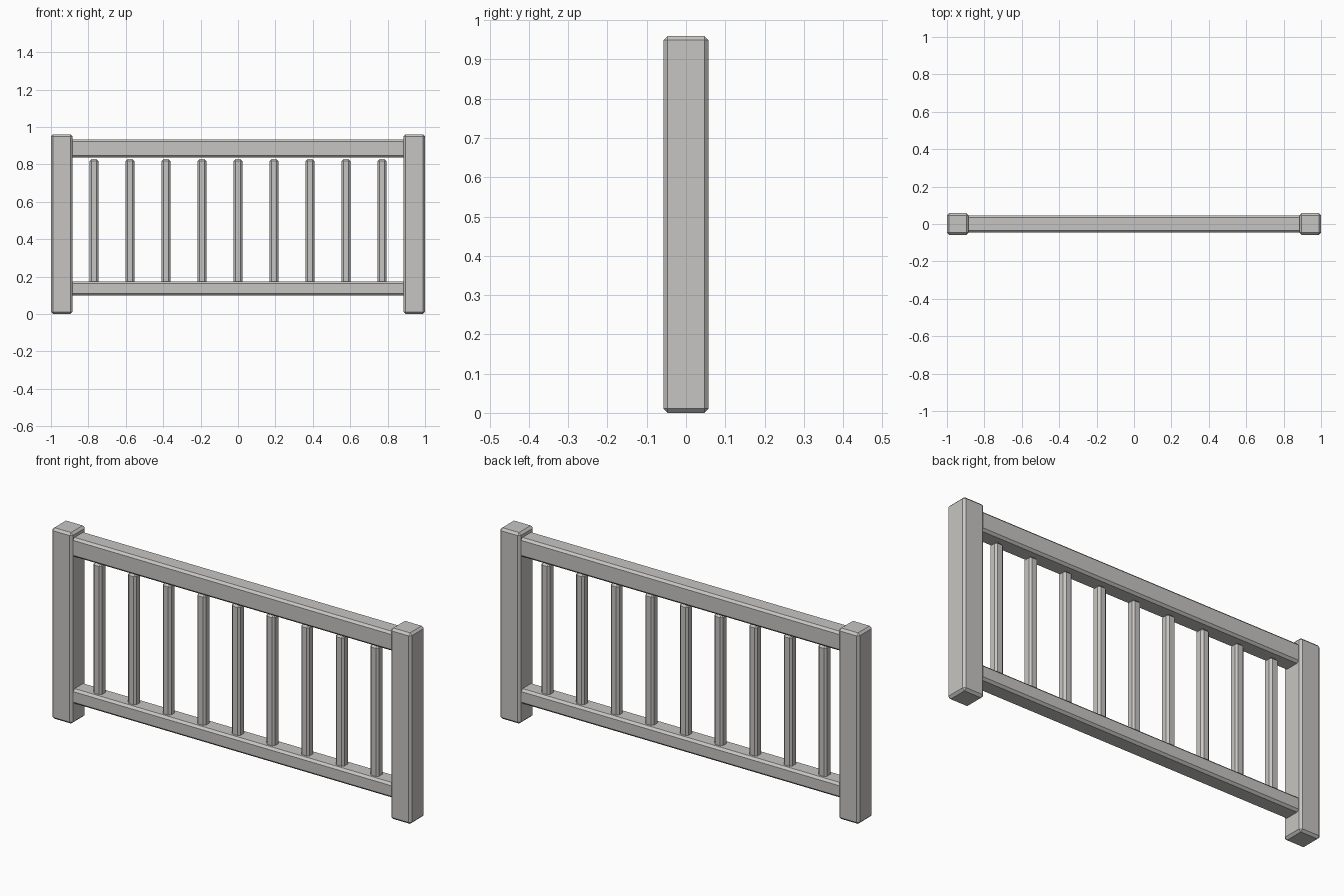
import bpy
import bmesh
from mathutils import Matrix

cube = bpy.data.objects.get("Cube")
if cube:
    bpy.data.objects.remove(cube, do_unlink=True)

# Single painted grey
grey = bpy.data.materials.new("warm_grey")
grey.use_nodes = True
colour = (0.57, 0.56, 0.54, 1.0)
grey.diffuse_color = colour
grey.node_tree.nodes["Principled BSDF"].inputs["Base Color"].default_value = colour


def beam(name, x, z_low, z_high, width, depth, chamfer):
    """Flat-shaded square timber with chamfered edges."""
    bm = bmesh.new()
    size = (width, depth, z_high - z_low)
    bmesh.ops.create_cube(bm, size=1, matrix=Matrix.Diagonal((*size, 1)))
    bmesh.ops.bevel(bm, geom=bm.edges[:], offset=chamfer, segments=1,
                    profile=0.5, affect='EDGES')
    mesh = bpy.data.meshes.new(name)
    bm.to_mesh(mesh)
    bm.free()
    mesh.materials.append(grey)
    obj = bpy.data.objects.new(name, mesh)
    obj.location = (x, 0, (z_low + z_high) / 2)
    bpy.context.collection.objects.link(obj)
    return obj


# End posts
post = 0.115
for side, name in ((-1, "right_post"), (1, "left_post")):
    beam(name, side * (1 - post / 2), 0, 0.96, post, post, 0.011)

# Rails, their ends housed in the posts
beam("top_rail", 0, 0.837, 0.934, 1.84, 0.09, 0.011)
beam("bottom_rail", 0, 0.099, 0.174, 1.84, 0.09, 0.011)

# Balusters, standing in the bottom rail just short of the top rail
count, spacing = 9, 0.1925
for i in range(count):
    x = (i - (count - 1) / 2) * spacing
    beam(f"baluster_{i + 1}", x, 0.14, 0.828, 0.047, 0.047, 0.01)
